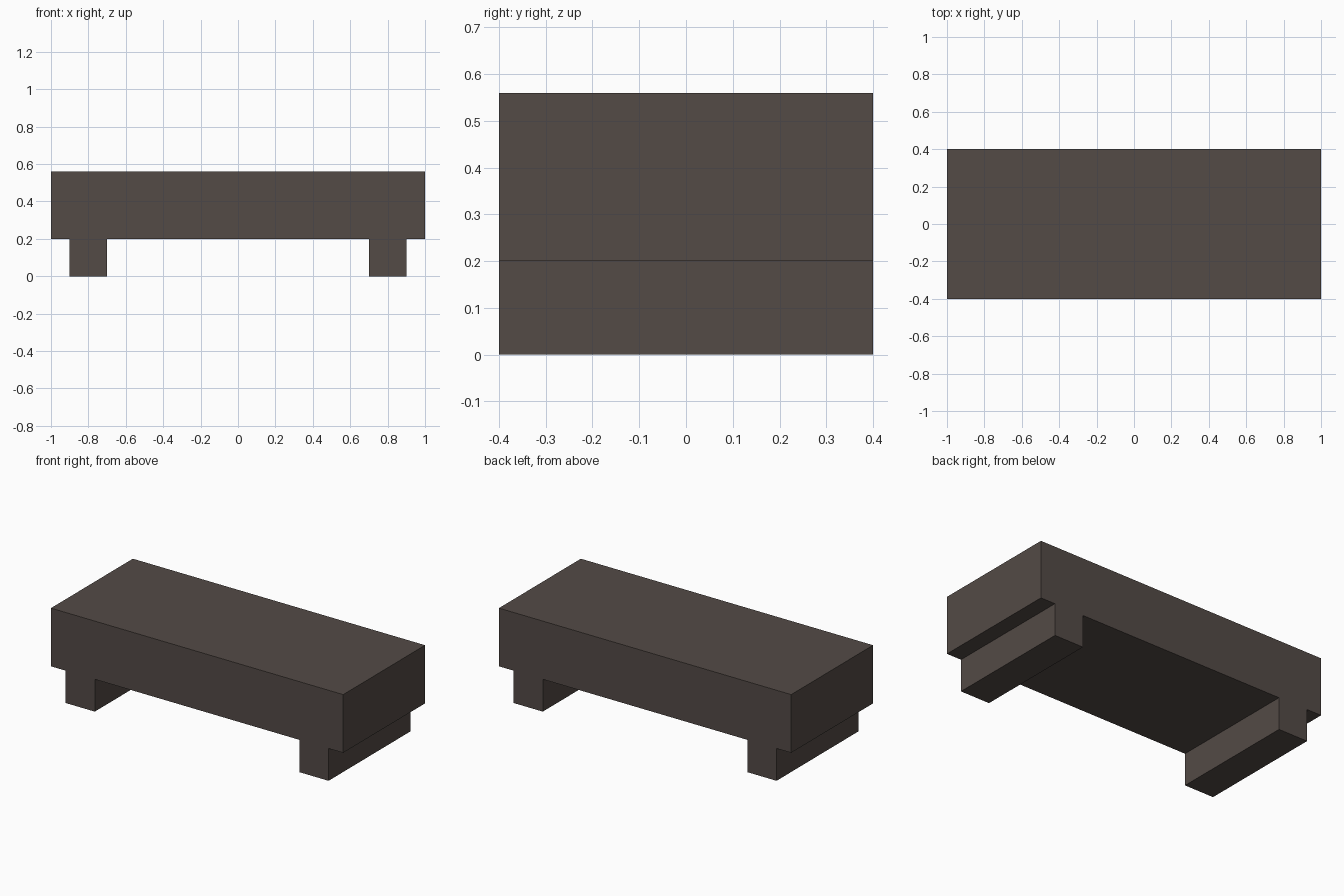
import bpy, bmesh

if "Cube" in bpy.data.objects:
    bpy.data.objects.remove(bpy.data.objects["Cube"])

# Single dark brown colour
brown = bpy.data.materials.new("dark_brown")
brown.diffuse_color = (0.087, 0.069, 0.061, 1.0)
brown.use_nodes = True
brown.node_tree.nodes["Principled BSDF"].inputs["Base Color"].default_value = brown.diffuse_color

# Bench side profile (x, z): right half, mirrored to the left
DEPTH = 0.8
right = [(0.7, 0.2), (0.7, 0.0), (0.9, 0.0), (0.9, 0.2), (1.0, 0.2), (1.0, 0.56)]
profile = right + [(-x, z) for x, z in reversed(right)]

# Extrude the profile through the depth: slab and two runner feet in one body
bm = bmesh.new()
face = bm.faces.new([bm.verts.new((x, -DEPTH / 2, z)) for x, z in profile])
ext = bmesh.ops.extrude_face_region(bm, geom=[face], use_keep_orig=True)
new_verts = [g for g in ext["geom"] if isinstance(g, bmesh.types.BMVert)]
bmesh.ops.translate(bm, verts=new_verts, vec=(0, DEPTH, 0))
bmesh.ops.recalc_face_normals(bm, faces=bm.faces[:])

mesh = bpy.data.meshes.new("low_bench")
bm.to_mesh(mesh)
bm.free()
mesh.materials.append(brown)
bpy.context.collection.objects.link(bpy.data.objects.new("low_bench", mesh))
